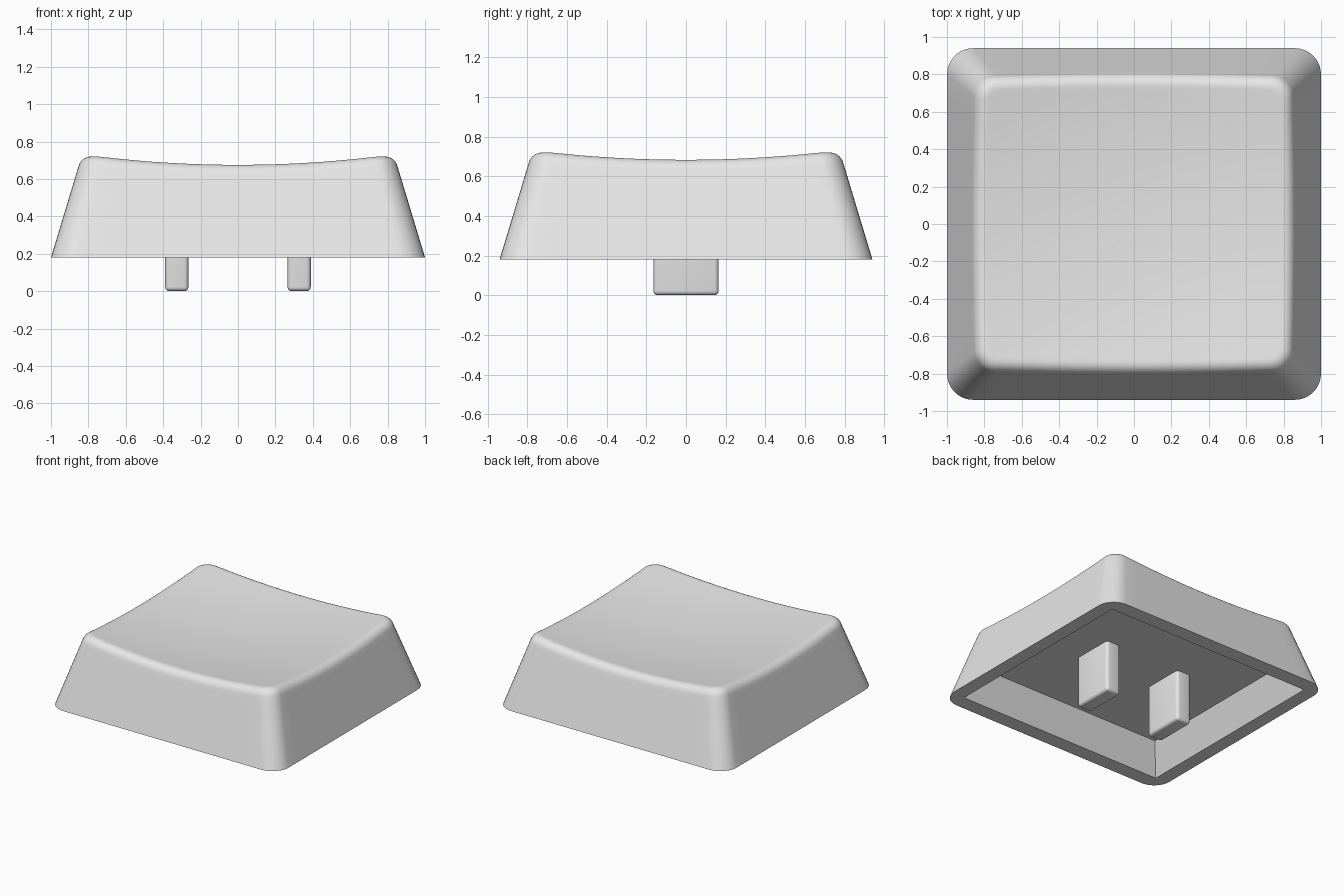
import bpy, bmesh, math
from mathutils import Vector

if "Cube" in bpy.data.objects:
    bpy.data.objects.remove(bpy.data.objects["Cube"])

grey = bpy.data.materials.new("light_grey")
grey.diffuse_color = (0.8, 0.8, 0.8, 1)
grey.use_nodes = True
grey.node_tree.nodes["Principled BSDF"].inputs["Base Color"].default_value = grey.diffuse_color

BASE_Z, CEILING_Z = 0.18, 0.40
ARC, SIDE = 8, 16          # segments per corner and per straight side


def rounded_rect(hx, hy, r, z):
    """Outline with a fixed point count, counter-clockwise."""
    corners = []
    for i, (sx, sy) in enumerate([(1, 1), (-1, 1), (-1, -1), (1, -1)]):
        arc = []
        for k in range(ARC + 1):
            a = math.radians(90 * (i + k / ARC))
            arc.append(Vector((sx * (hx - r) + r * math.cos(a),
                               sy * (hy - r) + r * math.sin(a), z)))
        corners.append(arc)
    pts = []
    for i, arc in enumerate(corners):
        nxt = corners[(i + 1) % 4][0]
        pts += arc
        pts += [arc[-1].lerp(nxt, k / SIDE) for k in range(1, SIDE)]
    return pts


def dish(p):
    """Project a point onto the shallow bowl of the top."""
    return Vector((p.x, p.y, 0.63 + 0.083 * (p.x ** 2 + p.y ** 2)))


def finish(bm, name):
    mesh = bpy.data.meshes.new(name)
    bm.to_mesh(mesh)
    bm.free()
    mesh.materials.append(grey)
    ob = bpy.data.objects.new(name, mesh)
    bpy.context.collection.objects.link(ob)
    bpy.ops.object.select_all(action='DESELECT')
    ob.select_set(True)
    bpy.context.view_layer.objects.active = ob
    bpy.ops.object.shade_smooth_by_angle(angle=math.radians(35))
    return ob


# Outer wall: tapered from the base, cut off by the bowl
base = rounded_rect(1.0, 0.94, 0.14, BASE_Z)
upper = rounded_rect(0.837, 0.777, 0.11, 0.72)
inset = rounded_rect(0.782, 0.722, 0.06, 0.72)
edge = []
for b, u in zip(base, upper):
    p = u.copy()
    for _ in range(8):
        p = b.lerp(u, (dish(p).z - BASE_Z) / (0.72 - BASE_Z))
    edge.append(p)
wall_end = [e + (b - e) * (0.055 / (e.z - BASE_Z)) for b, e in zip(base, edge)]
top_start = [dish(e + i - u) for e, i, u in zip(edge, inset, upper)]

# Rings from the cavity ceiling, over the rim and wall, to the middle of the bowl
rings = [rounded_rect(0.79 * s, 0.71 * s, 0, CEILING_Z) for s in (0, 1)]
rings.append(rounded_rect(0.892, 0.822, 0, BASE_Z))
rings += [[b.lerp(w, t) for b, w in zip(base, wall_end)] for t in (0, 0.5, 0.93, 1)]
W = 0.82                   # weight that makes the edge rounding circular
for k in range(1, 9):
    t = k / 8
    c0, c1, c2 = (1 - t) ** 2, 2 * W * t * (1 - t), t * t
    rings.append([(a * c0 + e * c1 + b * c2) / (c0 + c1 + c2)
                  for a, e, b in zip(wall_end, edge, top_start)])
for s in (0.97, 0.88, 0.75, 0.6, 0.45, 0.3, 0.15, 0):
    rings.append([dish(p * s) for p in top_start])

bm = bmesh.new()
loops = [[bm.verts.new(p) for p in ring] for ring in rings]
n = len(base)
for lo, hi in zip(loops, loops[1:]):
    for i in range(n):
        j = (i + 1) % n
        bm.faces.new((lo[i], lo[j], hi[j], hi[i]))
bmesh.ops.remove_doubles(bm, verts=bm.verts, dist=1e-5)
bmesh.ops.recalc_face_normals(bm, faces=bm.faces)
finish(bm, "cap_shell")

# Two mounting prongs hanging from the ceiling
for side, name in ((-1, "left_prong"), (1, "right_prong")):
    bm = bmesh.new()
    bmesh.ops.create_cube(bm, size=1)
    for v in bm.verts:
        v.co = (side * 0.327 + v.co.x * 0.124, v.co.y * 0.33,
                (v.co.z + 0.5) * CEILING_Z)
    rounded = [e for e in bm.edges if min(v.co.z for v in e.verts) < 0.01]
    bmesh.ops.bevel(bm, geom=rounded, offset=0.022, segments=4, profile=0.5,
                    affect='EDGES')
    finish(bm, name)
